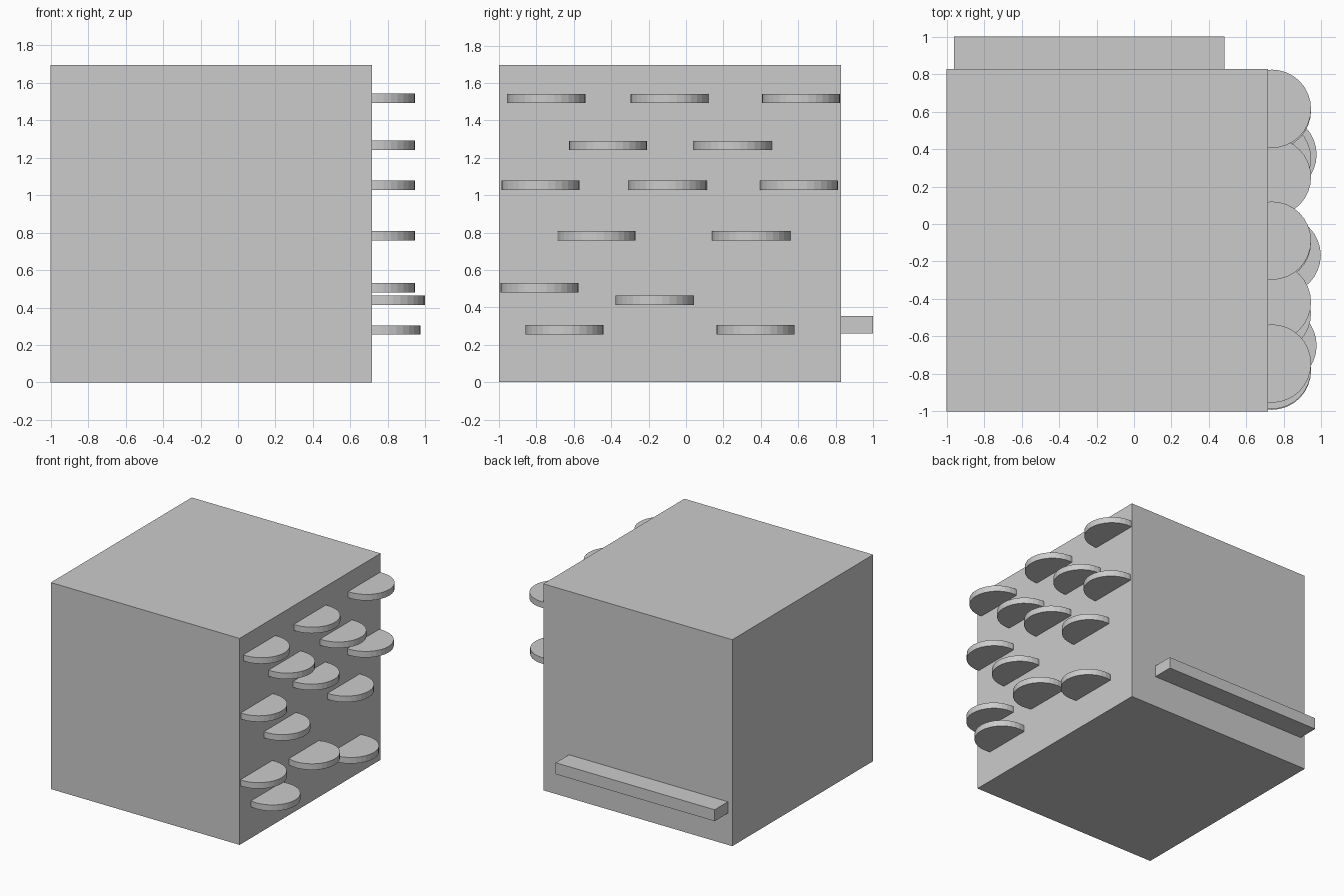
import bpy

if "Cube" in bpy.data.objects:
    bpy.data.objects.remove(bpy.data.objects["Cube"])


def box(name, lo, hi):
    bpy.ops.mesh.primitive_cube_add(size=1, location=[(a + b) / 2 for a, b in zip(lo, hi)])
    ob = bpy.context.object
    ob.name = name
    ob.scale = [b - a for a, b in zip(lo, hi)]
    bpy.ops.object.transform_apply(location=False, rotation=False, scale=True)


# Main block and the ledge on its back
box("block", (-1, -1, 0), (0.715, 0.828, 1.695))
box("back_ledge", (-0.96, 0.82, 0.26), (0.483, 1, 0.354))

# Round shelves half sunk into the right wall: (z centre, outer x, y centres)
R, THICK = 0.209, 0.05
rows = [
    (1.517, 0.945, (-0.745, -0.089, 0.615)),
    (1.266, 0.945, (-0.417, 0.25)),
    (1.053, 0.945, (-0.778, -0.098, 0.605)),
    (0.784, 0.945, (-0.478, 0.349)),
    (0.506, 0.945, (-0.783,)),
    (0.439, 0.997, (-0.167,)),
    (0.28, 0.975, (-0.649, 0.371)),
]
for z, x_out, ys in rows:
    for y in ys:
        bpy.ops.mesh.primitive_cylinder_add(vertices=32, radius=R, depth=THICK,
                                            location=(x_out - R, y, z))
        bpy.context.object.name = "round_shelf"
